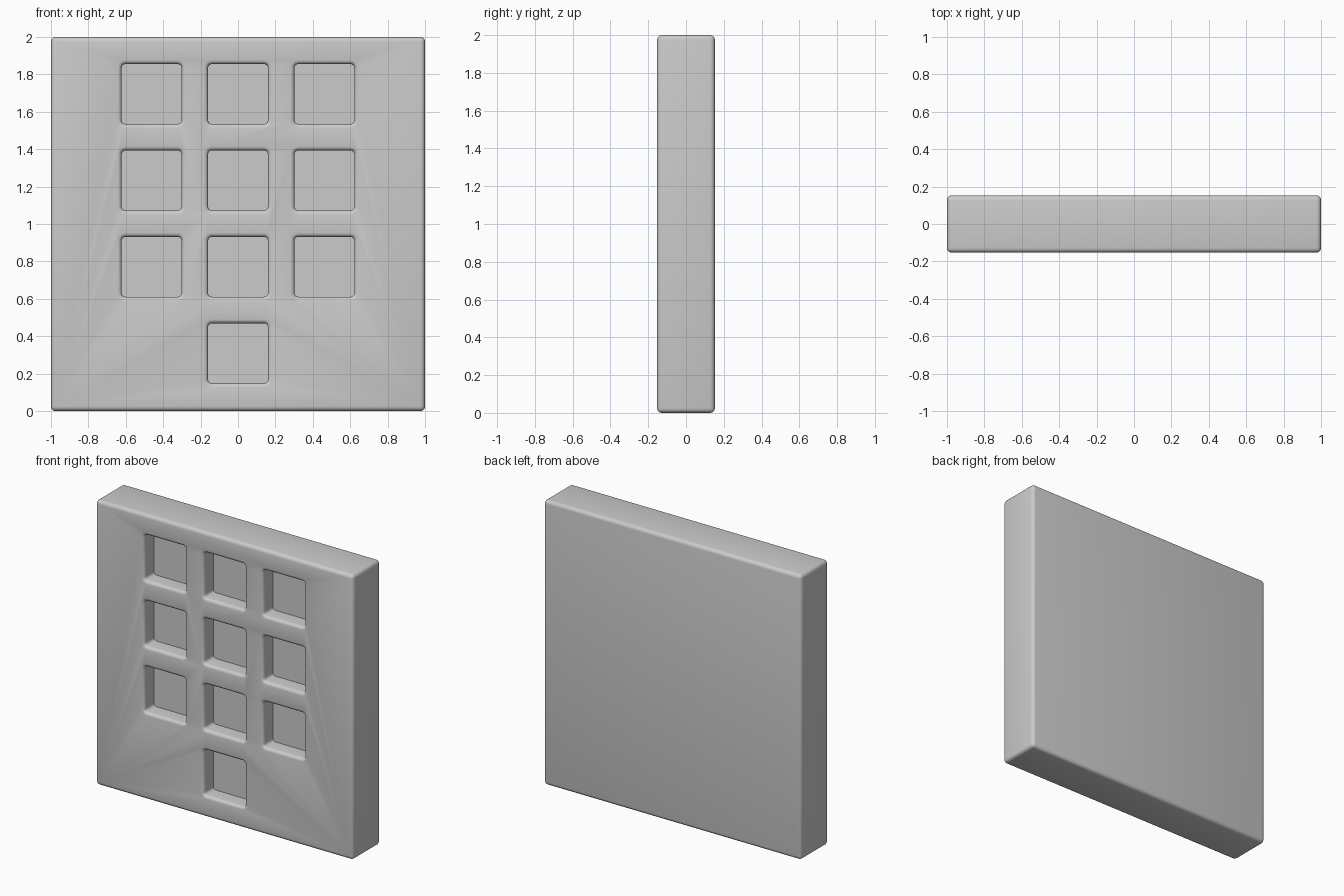
import bpy, bmesh, math

if "Cube" in bpy.data.objects:
    bpy.data.objects.remove(bpy.data.objects["Cube"])

FRONT = -0.153      # y of the front face
DEPTH = 0.11        # pocket depth
HALF, LIP = 0.16, 0.022
PITCH = 0.462


def rounded_square(half, radius, steps=4):
    pts = []
    for k in range(4):
        sx, sz = ((1, 1), (-1, 1), (-1, -1), (1, -1))[k]
        for i in range(steps + 1):
            a = math.pi / 2 * (k + i / steps)
            pts.append((sx * (half - radius) + radius * math.cos(a),
                        sz * (half - radius) + radius * math.sin(a)))
    return pts


def add_pocket(bm, cx, cz):
    # straight walls, then a rounded lip flaring out at the front face
    levels = [(FRONT + DEPTH, 0)]
    for i in range(5):
        a = math.pi / 2 * i / 4
        levels.append((FRONT + LIP * (1 - math.sin(a)), LIP * (1 - math.cos(a))))
    levels.append((FRONT - 0.05, LIP))
    rings = [[bm.verts.new((cx + x, y, cz + z))
              for x, z in rounded_square(HALF + grow, 0.02 + grow)]
             for y, grow in levels]
    n = len(rings[0])
    for a, b in zip(rings, rings[1:]):
        for i in range(n):
            j = (i + 1) % n
            bm.faces.new((a[i], a[j], b[j], b[i]))
    bm.faces.new(rings[0])
    bm.faces.new(rings[-1])


# slab
bpy.ops.mesh.primitive_cube_add(size=1, location=(0, 0, 1))
panel = bpy.context.object
panel.name = "keypad_panel"
panel.scale = (2, -2 * FRONT, 2)
bpy.ops.object.transform_apply(location=True, rotation=False, scale=True)
bevel = panel.modifiers.new("edges", 'BEVEL')
bevel.width, bevel.segments = 0.025, 4

# cutter: three rows of three pockets and a single one below
bm = bmesh.new()
cells = [(c, r) for r in range(3) for c in (-1, 0, 1)] + [(0, 3)]
for c, r in cells:
    add_pocket(bm, c * PITCH, 1.695 - r * PITCH)
bmesh.ops.recalc_face_normals(bm, faces=bm.faces)
mesh = bpy.data.meshes.new("pocket_cutter")
bm.to_mesh(mesh)
bm.free()
cutter = bpy.data.objects.new("pocket_cutter", mesh)
bpy.context.collection.objects.link(cutter)
cutter.hide_render = True

# carve the pockets
cut = panel.modifiers.new("pockets", 'BOOLEAN')
cut.object, cut.operation, cut.solver = cutter, 'DIFFERENCE', 'EXACT'
for name in ("edges", "pockets"):
    bpy.ops.object.modifier_apply(modifier=name)
bpy.data.objects.remove(cutter)
bpy.ops.object.shade_smooth_by_angle(angle=math.radians(35))
